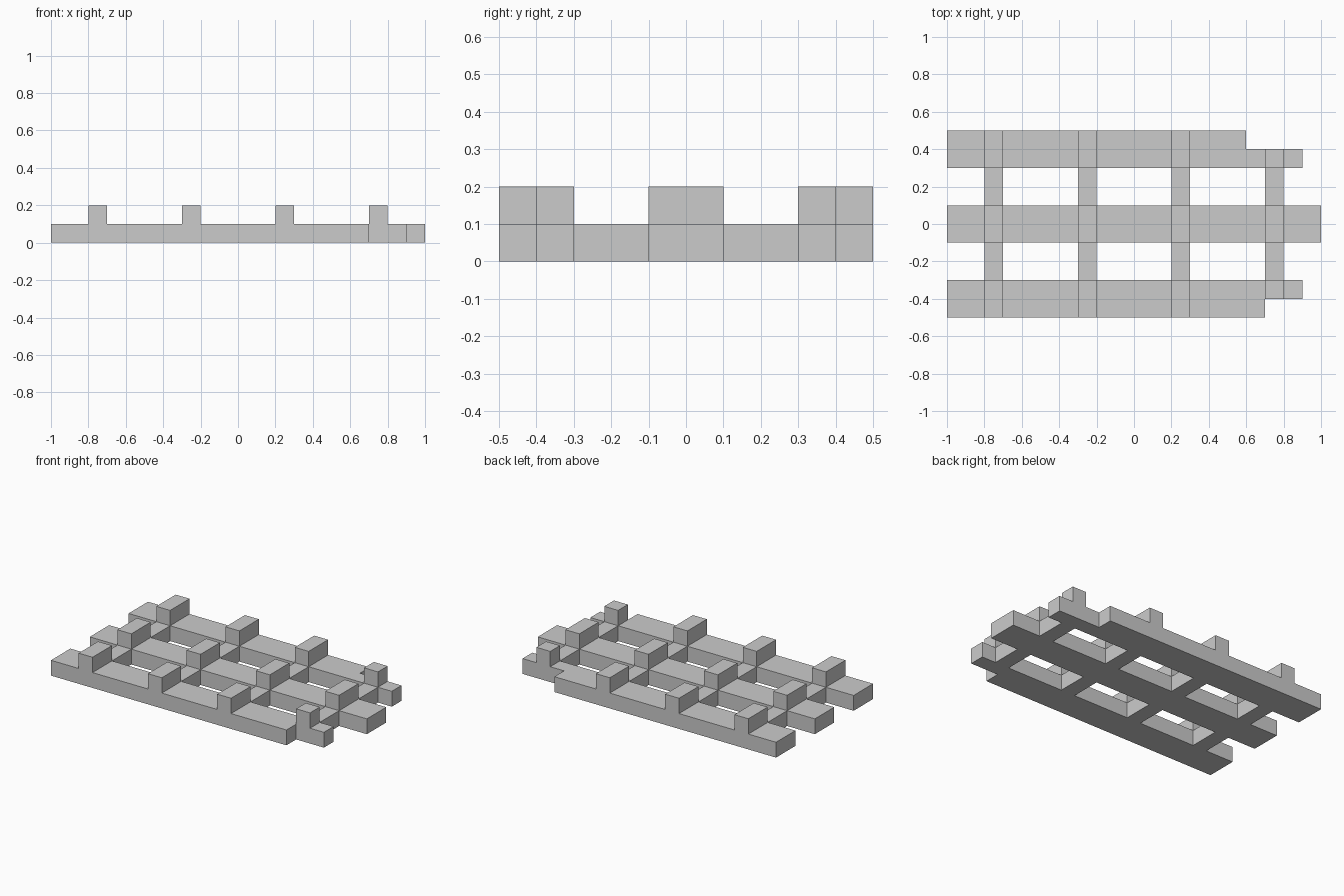
import bpy, bmesh

if "Cube" in bpy.data.objects:
    bpy.data.objects.remove(bpy.data.objects["Cube"])

H, TOP = 0.1, 0.2                 # rail height, cleat top height
CLEATS = [-0.8, -0.3, 0.2, 0.7]   # left edges of the 0.1 wide cleats


def extrude_profile(name, profile, y0, y1):
    """Extrude a closed x-z profile from y0 to y1."""
    bm = bmesh.new()
    face = bm.faces.new([bm.verts.new((x, y0, z)) for x, z in profile])
    res = bmesh.ops.extrude_face_region(bm, geom=[face])
    verts = [v for v in res["geom"] if isinstance(v, bmesh.types.BMVert)]
    bmesh.ops.translate(bm, verts=verts, vec=(0, y1 - y0, 0))
    bmesh.ops.recalc_face_normals(bm, faces=bm.faces)
    mesh = bpy.data.meshes.new(name)
    bm.to_mesh(mesh)
    bm.free()
    obj = bpy.data.objects.new(name, mesh)
    bpy.context.collection.objects.link(obj)
    return obj


def rail(name, x0, x1, y0, y1):
    """Plank with a raised cleat at every cross slat it spans."""
    profile = [(x0, 0), (x0, H)]
    for c in CLEATS:
        if x0 <= c and c + 0.1 <= x1:
            e = c + 0.1
            if c > x0:
                profile.append((c, H))
                profile += [(c, TOP), (e, TOP), (e, H)]
            else:
                profile[-1] = (c, TOP)
                profile += [(e, TOP), (e, H)]
    profile += [(x1, H), (x1, 0)]
    extrude_profile(name, profile, y0, y1)


# Long planks; the outer two are broken off to half width at the right end
rail("middle_plank", -1, 1, -0.1, 0.1)
rail("front_plank", -1, 0.7, -0.5, -0.3)
rail("front_plank_stub", 0.7, 0.9, -0.4, -0.3)
rail("back_plank", -1, 0.6, 0.3, 0.5)
rail("back_plank_stub", 0.6, 0.9, 0.3, 0.4)

# Cross slats bridging the gaps between planks
for i, c in enumerate(CLEATS, 1):
    for side, y0 in (("front", -0.3), ("back", 0.1)):
        extrude_profile(f"{side}_cross_slat_{i}",
                        [(c, 0), (c, H), (c + 0.1, H), (c + 0.1, 0)],
                        y0, y0 + 0.2)
